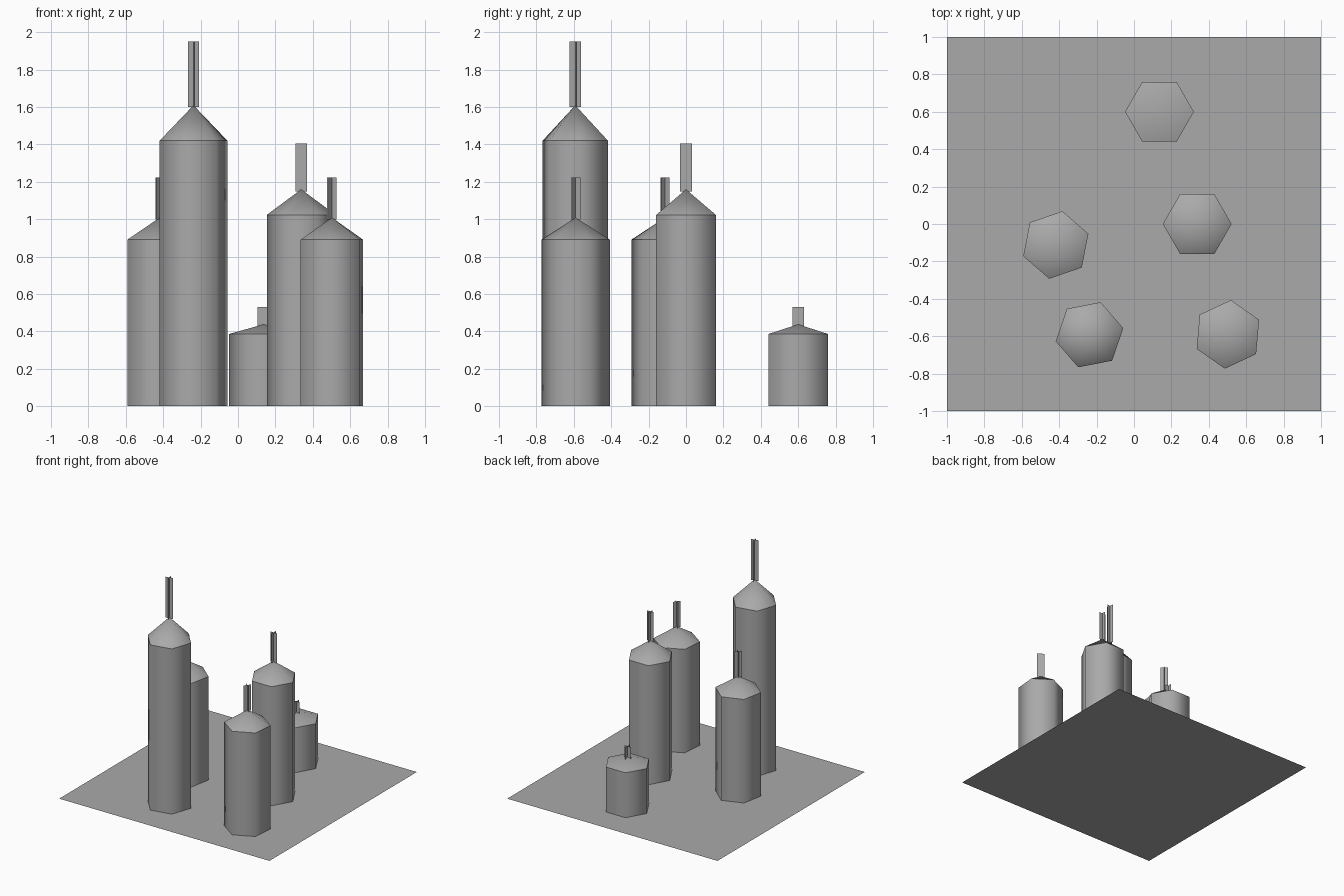
import bpy
from math import sin, cos, pi, radians

cube = bpy.data.objects.get("Cube")
if cube:
    bpy.data.objects.remove(cube)

grey = bpy.data.materials.new("grey")
grey.use_nodes = True
colour = (0.4, 0.4, 0.4, 1)
grey.diffuse_color = colour
grey.node_tree.nodes["Principled BSDF"].inputs["Base Color"].default_value = colour

SIDES, RADIUS, SPIRE_HALF = 6, 0.184, 0.031


def add_mesh(name, verts, faces, location=(0, 0, 0), turn=0, smooth=False):
    mesh = bpy.data.meshes.new(name)
    mesh.from_pydata(verts, [], faces)
    mesh.materials.append(grey)
    mesh.polygons.foreach_set("use_smooth", [smooth] * len(faces))
    obj = bpy.data.objects.new(name, mesh)
    obj.location = location
    obj.rotation_euler.z = radians(turn)
    bpy.context.collection.objects.link(obj)
    return obj


def ring(z):
    return [(RADIUS * cos(2 * pi * i / SIDES), RADIUS * sin(2 * pi * i / SIDES), z)
            for i in range(SIDES)]


def tower(name, x, y, turn, eave):
    apex, top = eave * 1.133, eave * 1.373
    place = (x, y, 0)
    steps = [(i, (i + 1) % SIDES) for i in range(SIDES)]

    # Open six-sided shaft with softly shaded walls
    add_mesh(name + "_wall", ring(0) + ring(eave),
             [(a, b, b + SIDES, a + SIDES) for a, b in steps], place, turn, True)

    # Pointed roof, separate so that the eave stays crisp
    add_mesh(name + "_roof", ring(eave) + [(0, 0, apex)],
             [(a, b, SIDES) for a, b in steps], place, turn, True)

    # Spire of two crossed sheets
    h, low = SPIRE_HALF, apex - 0.01
    sheet_x = [(-h, 0, low), (h, 0, low), (h, 0, top), (-h, 0, top)]
    sheet_y = [(0, px, z) for px, _, z in sheet_x]
    add_mesh(name + "_spire", sheet_x + sheet_y,
             [(0, 1, 2, 3), (4, 5, 6, 7)], place, turn)


# Ground sheet
add_mesh("ground_plate", [(-1, -1, 0), (1, -1, 0), (1, 1, 0), (-1, 1, 0)], [(0, 1, 2, 3)])

# Towers: name, x, y, turn in degrees, eave height
for spec in [
    ("tallest_tower", -0.238, -0.592, 11, 1.42),
    ("right_tower", -0.418, -0.112, 139, 0.89),
    ("front_left_tower", 0.502, -0.59, 145, 0.89),
    ("middle_tower", 0.338, 0.0, 0, 1.023),
    ("short_back_tower", 0.136, 0.6, 0, 0.386),
]:
    tower(*spec)
